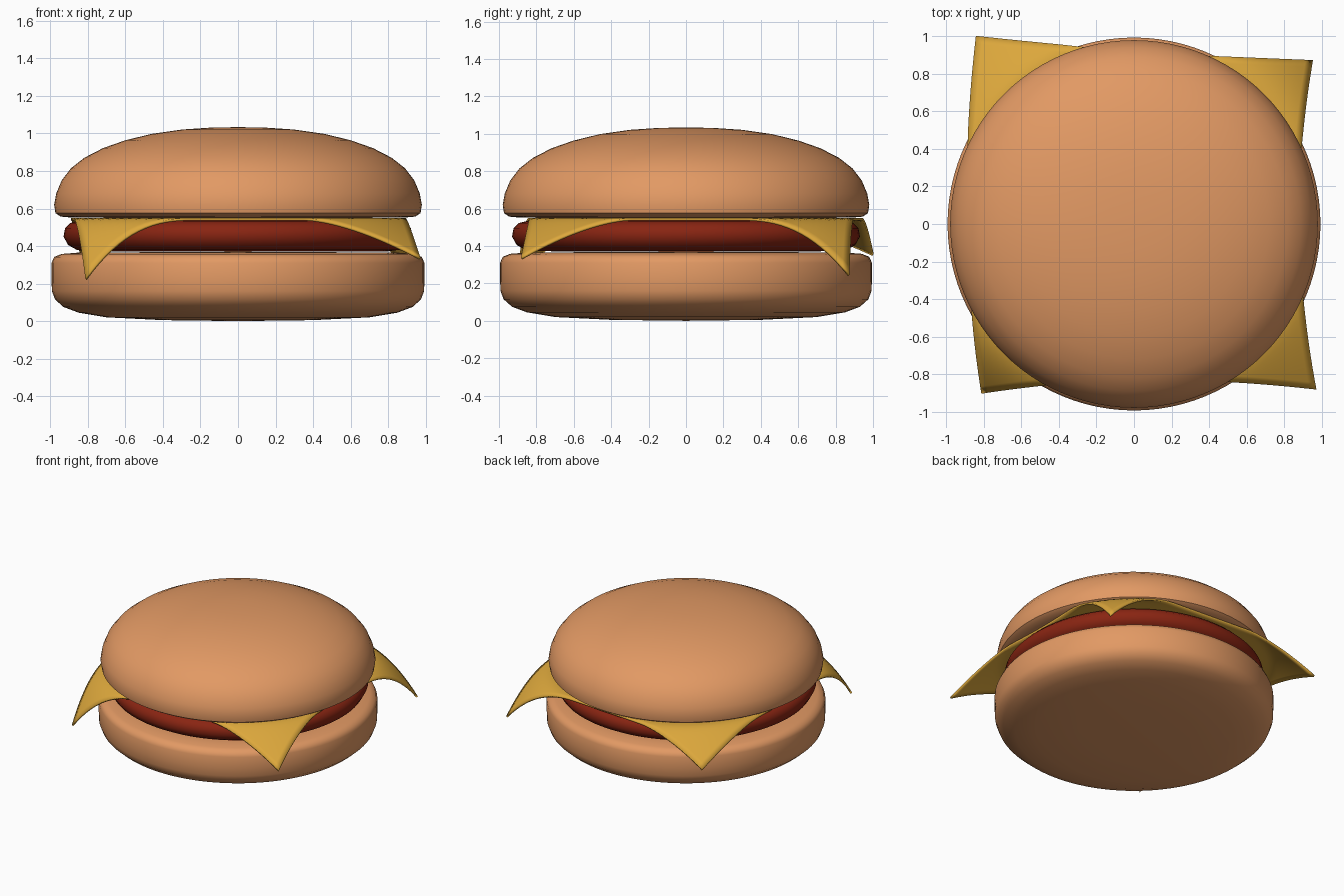
import bpy
import bmesh
import math
from mathutils import Vector

cube = bpy.data.objects.get("Cube")
if cube:
    bpy.data.objects.remove(cube, do_unlink=True)


def material(name, rgb):
    mat = bpy.data.materials.new(name)
    mat.use_nodes = True
    color = (*rgb, 1)
    mat.diffuse_color = color
    mat.node_tree.nodes["Principled BSDF"].inputs["Base Color"].default_value = color
    return mat


def finish(bm, name, mat):
    bmesh.ops.recalc_face_normals(bm, faces=bm.faces)
    mesh = bpy.data.meshes.new(name)
    bm.to_mesh(mesh)
    bm.free()
    mesh.materials.append(mat)
    obj = bpy.data.objects.new(name, mesh)
    bpy.context.collection.objects.link(obj)
    bpy.ops.object.select_all(action="DESELECT")
    obj.select_set(True)
    bpy.context.view_layer.objects.active = obj
    bpy.ops.object.shade_smooth_by_angle(angle=math.radians(45))
    return obj


def lathe(name, profile, mat, steps=96):
    """Revolve an (r, z) profile around the z axis."""
    bm = bmesh.new()
    verts = [bm.verts.new((r, 0, z)) for r, z in profile]
    edges = [bm.edges.new(pair) for pair in zip(verts, verts[1:])]
    bmesh.ops.spin(bm, geom=verts + edges, axis=(0, 0, 1), cent=(0, 0, 0),
                   angle=math.tau, steps=steps)
    bmesh.ops.remove_doubles(bm, verts=bm.verts, dist=0.0005)
    return finish(bm, name, mat)


bread = material("toasted bread", (0.76, 0.32, 0.127))
meat = material("brown red meat", (0.25, 0.018, 0.006))
cheddar = material("cheddar yellow", (0.72, 0.39, 0.045))

# Round layers
lathe("bottom_bun", [(0, 0), (0.4, 0.005), (0.7, 0.02), (0.85, 0.045), (0.93, 0.075),
                     (0.975, 0.115), (0.992, 0.16), (0.994, 0.22), (0.994, 0.31),
                     (0.98, 0.342), (0.94, 0.358), (0.85, 0.365), (0, 0.37)], bread)
lathe("patty", [(0, 0.37), (0.8, 0.372), (0.86, 0.38), (0.905, 0.405), (0.93, 0.45),
                (0.922, 0.495), (0.895, 0.522), (0.85, 0.534), (0, 0.537)], meat)
lathe("top_bun", [(0, 0.55), (0.88, 0.551), (0.945, 0.557), (0.973, 0.575), (0.98, 0.62),
                  (0.969, 0.68), (0.94, 0.75), (0.89, 0.815), (0.82, 0.87), (0.72, 0.922),
                  (0.6, 0.964), (0.46, 0.998), (0.3, 1.021), (0.15, 1.031), (0, 1.034)], bread)

# Cheese slice: plan position, drop and curl power of each corner, keyed by side signs
CORNERS = {(-1, -1): ((-0.81, -0.90), 0.32, 1.8), (1, -1): ((0.97, -0.88), 0.21, 1.2),
           (1, 1): ((0.95, 0.87), 0.30, 1.8), (-1, 1): ((-0.84, 1.0), 0.19, 1.2)}
MIDDLES = {(-1, 0): (-0.89, 0.03), (1, 0): (0.88, 0), (0, -1): (0.05, -0.83), (0, 1): (0.03, 0.92)}


def cheese_point(u, v):
    # Eight-point patch gives gently bowed edges
    p = Vector((0, 0))
    for (a, b), (xy, _, _) in CORNERS.items():
        p += Vector(xy) * (1 + a * u) * (1 + b * v) * (a * u + b * v - 1) / 4
    for (a, b), xy in MIDDLES.items():
        weight = (1 - u * u) * (1 + b * v) if a == 0 else (1 - v * v) * (1 + a * u)
        p += Vector(xy) * weight / 2
    # Corners sag once past the rim of the patty
    _, drop, power = CORNERS[(1 if u >= 0 else -1, 1 if v >= 0 else -1)]
    over = max(0, (math.hypot(u, v) - 1.06) / (math.sqrt(2) - 1.06))
    return p.x, p.y, 0.543 - drop * over ** power


bm = bmesh.new()
bmesh.ops.create_grid(bm, x_segments=48, y_segments=48, size=1)
for vert in bm.verts:
    vert.co = cheese_point(vert.co.x, vert.co.y)
cheese = finish(bm, "cheese_slice", cheddar)
solid = cheese.modifiers.new("thickness", "SOLIDIFY")
solid.thickness = 0.014
solid.offset = 0
